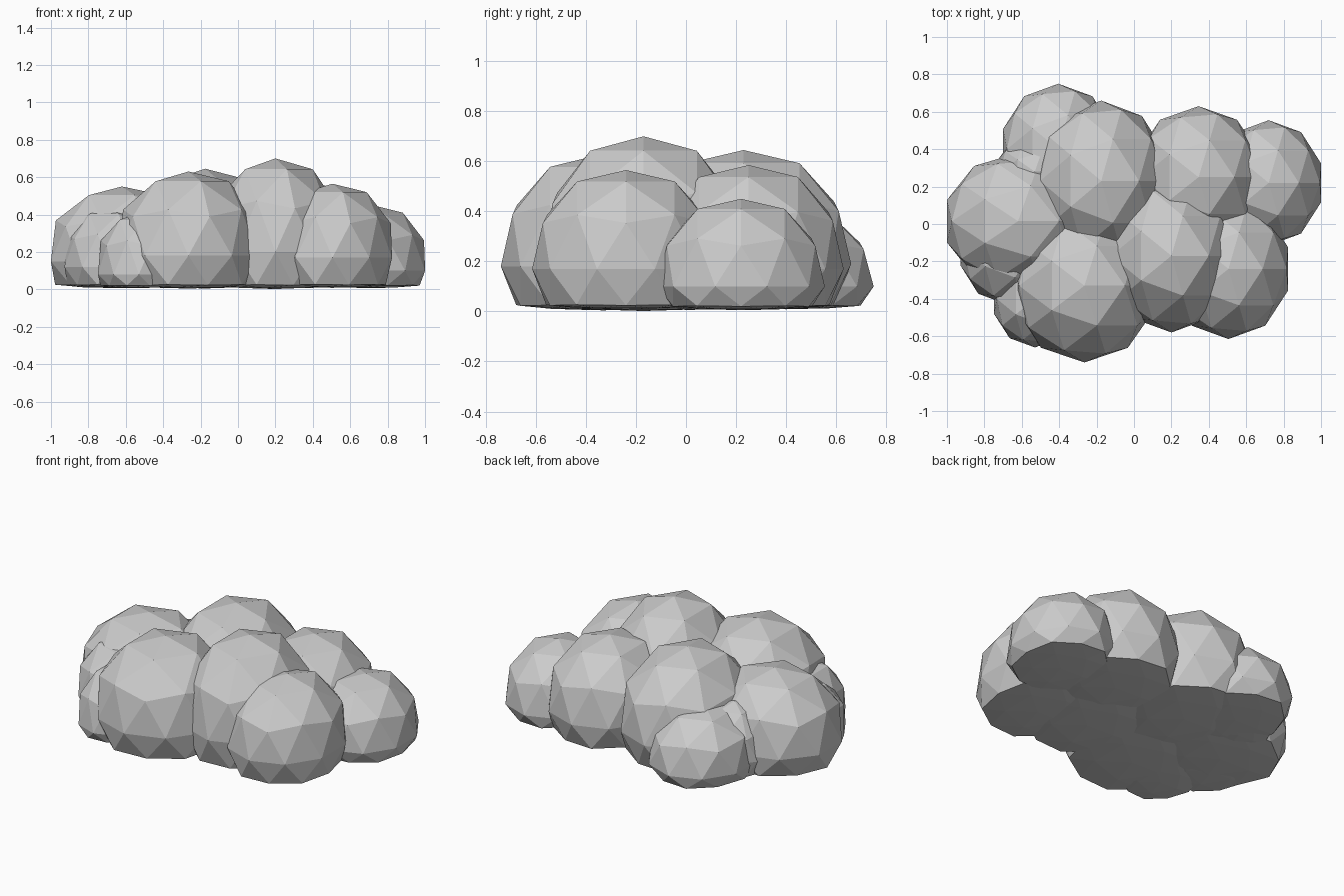
import bpy
import bmesh
from mathutils import Vector

cube = bpy.data.objects.get("Cube")
if cube:
    bpy.data.objects.remove(cube, do_unlink=True)

# One light grey colour for every lump
grey = bpy.data.materials.new("light_grey")
grey.use_nodes = True
colour = (0.6, 0.6, 0.6, 1)
grey.diffuse_color = colour
bsdf = next(n for n in grey.node_tree.nodes if n.type == 'BSDF_PRINCIPLED')
bsdf.inputs["Base Color"].default_value = colour
bsdf.inputs["Roughness"].default_value = 0.9

BASE = 0.03      # height below which a lump is pressed flat
PRESS = 0.085    # how much roundness the underside keeps
SHOULDER = 1.04  # slight swelling of the upper half


def lump(name, centre, radii):
    """Faceted ball with full shoulders and a pressed underside."""
    bm = bmesh.new()
    bmesh.ops.create_icosphere(bm, subdivisions=2, radius=1)
    for v in bm.verts:
        p = v.co.copy()
        if 0.2 < p.z < 0.95:
            p *= SHOULDER
        v.co = Vector(c + r * q for c, r, q in zip(centre, radii, p))
        if v.co.z < BASE:
            v.co.z = BASE + (v.co.z - BASE) * PRESS
    mesh = bpy.data.meshes.new(name)
    bm.to_mesh(mesh)
    bm.free()
    mesh.materials.append(grey)
    obj = bpy.data.objects.new(name, mesh)
    bpy.context.collection.objects.link(obj)


# Large lumps
lump("front_lump", (-0.265, -0.33, 0.18), (0.395, 0.41, 0.45))
lump("centre_lump", (0.20, -0.17, 0.20), (0.365, 0.41, 0.50))
lump("front_left_lump", (0.505, -0.24, 0.17), (0.335, 0.375, 0.395))
lump("left_lump", (0.72, 0.22, 0.10), (0.295, 0.335, 0.35))
lump("back_left_lump", (0.345, 0.25, 0.17), (0.35, 0.38, 0.415))
lump("back_lump", (-0.175, 0.23, 0.19), (0.37, 0.43, 0.455))
lump("right_lump", (-0.62, 0.015, 0.15), (0.40, 0.365, 0.40))

# Small low lumps filling the right side
lump("back_right_lump", (-0.405, 0.40, 0.10), (0.31, 0.35, 0.32))
lump("right_filler", (-0.68, -0.13, 0.12), (0.26, 0.30, 0.32))
lump("front_right_filler", (-0.53, -0.40, 0.08), (0.23, 0.26, 0.33))
lump("back_right_filler", (-0.53, 0.28, 0.12), (0.21, 0.20, 0.30))
